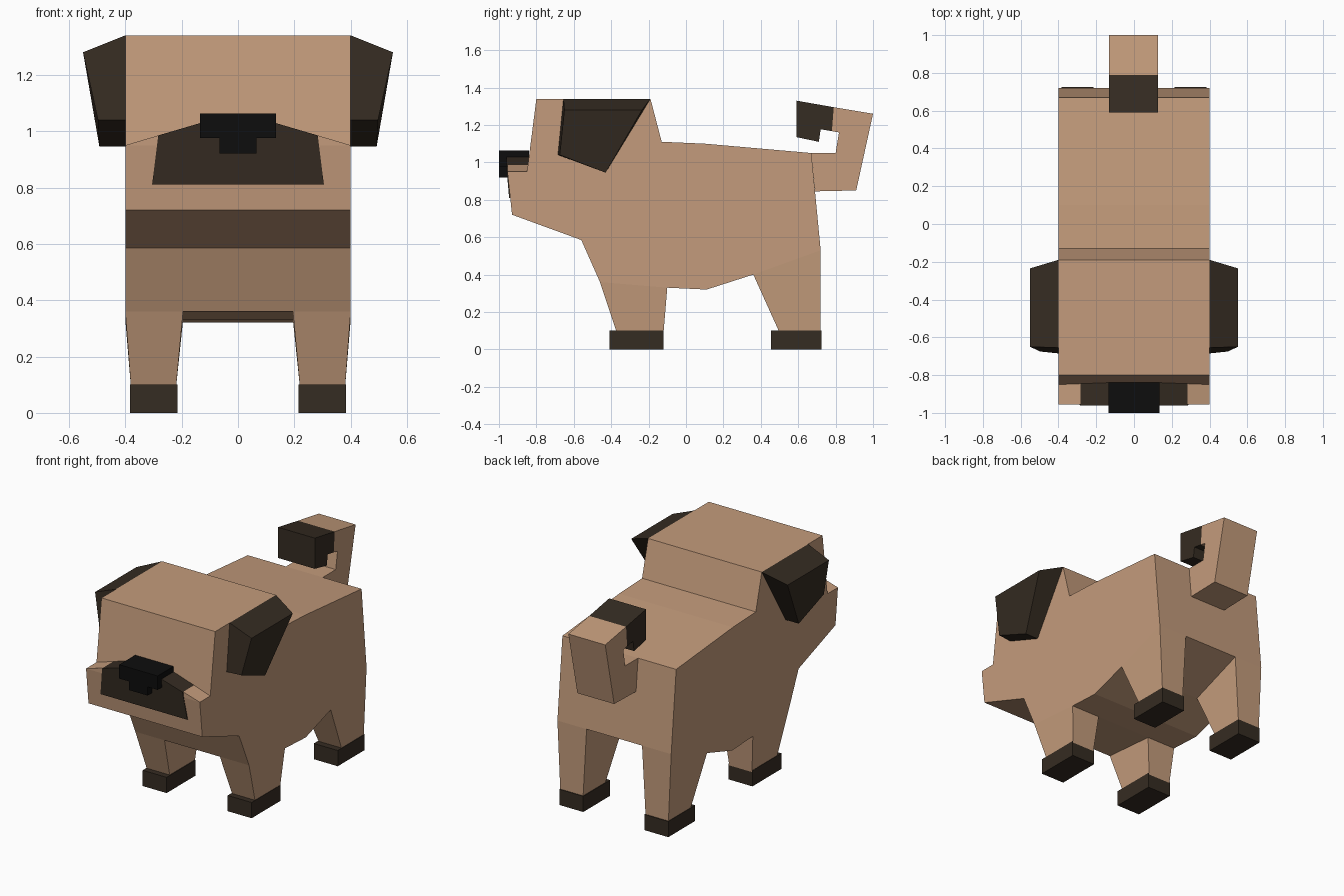
import bpy, bmesh

if "Cube" in bpy.data.objects:
    bpy.data.objects.remove(bpy.data.objects["Cube"])


def material(name, rgb):
    m = bpy.data.materials.new(name)
    m.diffuse_color = (*rgb, 1)
    m.use_nodes = True
    m.node_tree.nodes["Principled BSDF"].inputs["Base Color"].default_value = m.diffuse_color
    return m


TAN = material("tan fur", (0.55, 0.33, 0.20))
DARK = material("dark brown fur", (0.036, 0.025, 0.016))
BLACK = material("black nose", (0.004, 0.004, 0.004))


def loft(name, ring_a, ring_b, mat, mirror=False, open_a=False):
    """Solid between two matching rings of points, optionally mirrored in x."""
    bm = bmesh.new()
    a = [bm.verts.new(p) for p in ring_a]
    b = [bm.verts.new(p) for p in ring_b]
    n = len(a)
    if not open_a:
        bm.faces.new(a)
    bm.faces.new(b[::-1])
    for i in range(n):
        j = (i + 1) % n
        bm.faces.new((a[j], a[i], b[i], b[j]))
    bmesh.ops.recalc_face_normals(bm, faces=bm.faces)
    me = bpy.data.meshes.new(name)
    bm.to_mesh(me)
    bm.free()
    me.materials.append(mat)
    ob = bpy.data.objects.new(name, me)
    bpy.context.collection.objects.link(ob)
    if mirror:
        ob.modifiers.new("mirror", 'MIRROR').use_mirror_merge = False
    return ob


def side_prism(name, profile, x0, x1, mat, mirror=False):
    """Extrude a (y, z) profile across x."""
    return loft(name, [(x0, y, z) for y, z in profile],
                [(x1, y, z) for y, z in profile], mat, mirror)


def rect(x0, x1, y0, z0, y1, z1):
    """Ring spanning x0..x1 between a front (y, z) and a back (y, z)."""
    return [(x0, y0, z0), (x1, y0, z0), (x1, y1, z1), (x0, y1, z1)]


# Torso and head in one side profile
side_prism("body_and_head", [
    (-0.80, 1.34), (-0.19, 1.34), (-0.13, 1.11), (0.10, 1.10), (0.67, 1.05),
    (0.72, 0.53), (0.36, 0.40), (0.11, 0.32), (-0.10, 0.33), (-0.46, 0.36),
    (-0.56, 0.585), (-0.93, 0.72), (-0.955, 0.95), (-0.85, 0.95)],
    -0.40, 0.40, TAN)

# Tapered legs and block feet
for end, top, bottom, foot in (
        ("front", (-0.46, 0.36, -0.10, 0.33), (-0.37, -0.12), (-0.41, -0.12)),
        ("back", (0.36, 0.40, 0.72, 0.53), (0.50, 0.72), (0.455, 0.725))):
    loft(end + "_leg", rect(0.195, 0.40, *top),
         rect(0.22, 0.38, bottom[0], 0.09, bottom[1], 0.09), TAN, True, True)
    loft(end + "_foot", rect(0.215, 0.383, foot[0], 0, foot[1], 0),
         rect(0.215, 0.383, foot[0], 0.1, foot[1], 0.1), DARK, True)

# Raised muzzle top, dark across the middle
outline = [(-0.40, 0.95), (-0.283, 0.985), (-0.13, 1.03),
           (0.13, 1.03), (0.283, 0.985), (0.40, 0.95)]
muzzle = loft("muzzle_top", [(x, -0.955, z) for x, z in outline],
              [(x, -0.84, z) for x, z in outline], TAN)
muzzle.data.materials.append(DARK)
for f in muzzle.data.polygons:
    if f.normal.z > 0.5 and abs(f.center.x) < 0.28:
        f.material_index = 1

# Dark patch on the muzzle front, a thin plate following its slope
patch = [(-0.305, 0.81), (-0.283, 0.985), (-0.13, 1.03),
         (0.13, 1.03), (0.283, 0.985), (0.305, 0.81)]
slope = [(x, max(-0.93 - 0.109 * (z - 0.72), -0.955), z) for x, z in patch]
loft("muzzle_patch", [(x, y - 0.006, z) for x, y, z in slope],
     [(x, y + 0.002, z) for x, y, z in slope], DARK)

# T-shaped nose
nose = [(-0.135, 1.063), (0.135, 1.063), (0.135, 0.975), (0.065, 0.975),
        (0.065, 0.92), (-0.065, 0.92), (-0.065, 0.975), (-0.135, 0.975)]
loft("nose", [(x, -1.0, z) for x, z in nose],
     [(x, -0.84, z) for x, z in nose], BLACK)

# Hanging ears
loft("ear",
     [(0.40, -0.655, 1.34), (0.40, -0.19, 1.34), (0.40, -0.43, 0.945), (0.40, -0.685, 1.04)],
     [(0.55, -0.65, 1.28), (0.55, -0.235, 1.28), (0.492, -0.43, 0.945), (0.497, -0.675, 1.04)],
     DARK, True)

# Curled tail and its dark tip
side_prism("tail", [(0.79, 1.295), (1.0, 1.26), (0.91, 0.85), (0.69, 0.845),
                    (0.67, 1.05), (0.80, 1.05), (0.818, 1.16), (0.78, 1.167)],
           -0.132, 0.127, TAN)
side_prism("tail_tip", [(0.59, 1.33), (0.79, 1.295), (0.78, 1.167),
                        (0.72, 1.177), (0.71, 1.11), (0.59, 1.135)],
           -0.132, 0.127, DARK)
